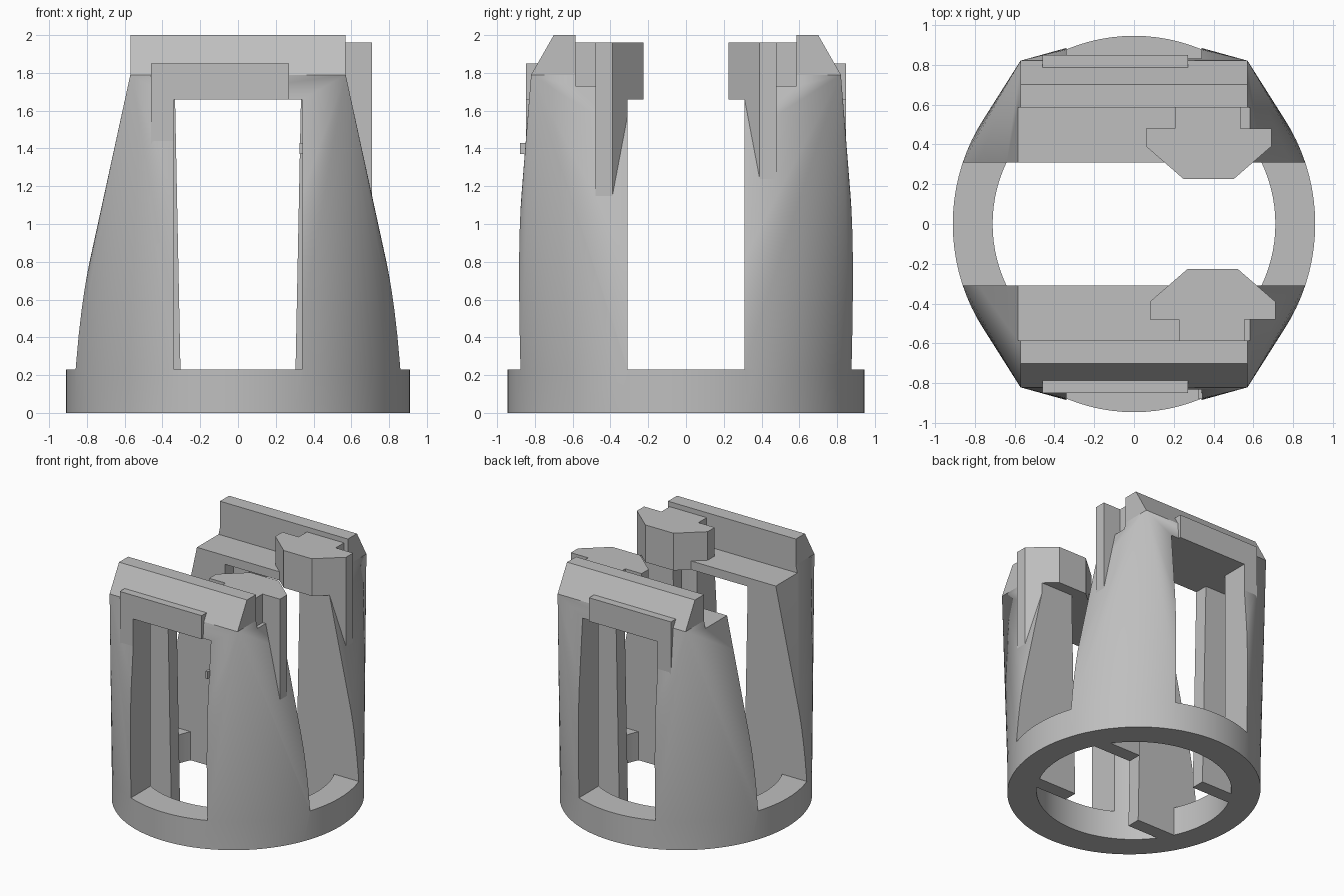
import bpy, bmesh
from math import cos, sin, pi, radians

if "Cube" in bpy.data.objects:
    bpy.data.objects.remove(bpy.data.objects["Cube"], do_unlink=True)

grey = bpy.data.materials.new("plain grey")
grey.use_nodes = True
GREY = (0.52, 0.52, 0.52, 1)
grey.diffuse_color = GREY
grey.node_tree.nodes["Principled BSDF"].inputs["Base Color"].default_value = GREY


def skin(name, sections):
    """Closed grey solid through matching rings of points."""
    bm = bmesh.new()
    rings = [[bm.verts.new(p) for p in s] for s in sections]
    n = len(rings[0])
    for a, b in zip(rings, rings[1:]):
        for i in range(n):
            j = (i + 1) % n
            bm.faces.new((a[i], a[j], b[j], b[i]))
    bm.faces.new(rings[0][::-1])
    bm.faces.new(rings[-1])
    bmesh.ops.remove_doubles(bm, verts=bm.verts, dist=1e-5)
    bmesh.ops.recalc_face_normals(bm, faces=bm.faces)
    mesh = bpy.data.meshes.new(name)
    bm.to_mesh(mesh)
    bm.free()
    mesh.materials.append(grey)
    ob = bpy.data.objects.new(name, mesh)
    bpy.context.collection.objects.link(ob)
    return ob


def box(name, x0, x1, y0, y1, z0, z1):
    return skin(name, [[(x0, y0, z), (x1, y0, z), (x1, y1, z), (x0, y1, z)]
                       for z in (z0, z1)])


def ring(rx, ry, z, corner=None, n=24):
    """Ellipse in four quadrants, or each quadrant gathered into a corner."""
    pts = []
    for q, (sx, sy) in enumerate([(1, 1), (-1, 1), (-1, -1), (1, -1)]):
        for i in range(n + 1):
            a = (q + i / n) * pi / 2
            if corner:
                pts.append((sx * corner[0], sy * corner[1], z))
            else:
                pts.append((rx * cos(a), ry * sin(a), z))
    return pts


def boolean(ob, tool):
    mod = ob.modifiers.new("cut", "BOOLEAN")
    mod.object, mod.operation, mod.solver = tool, "DIFFERENCE", "EXACT"
    bpy.context.view_layer.objects.active = ob
    bpy.ops.object.modifier_apply(modifier=mod.name)


parts = []

# Cutters: side slot, front-to-back window, shelf recess and the round core
slot = box("slot_cutter", -2, 2, -0.31, 0.31, 0.23, 3)
low_slot = box("low_slot_cutter", -2, 2, -0.31, 0.31, 0.23, 1.66)
window = box("window_cutter", -0.34, 0.34, -2, 2, 0.23, 1.66)
shelf = box("shelf_cutter", -2, 2, -0.585, 0.585, 1.73, 3)
core = skin("core_cutter", [ring(0.71, 0.715, z) for z in (-0.2, 1.66)])
helpers = [slot, low_slot, window, shelf, core]

# Thin fins, slightly wider at the foot, stay standing beside the slot
for sx in (-1, 1):
    for sy in (-1, 1):
        fin = skin("fin_keeper", [
            [(sx * x, sy * 0.31, z), (sx * 1.2, sy * 0.31, z),
             (sx * 1.2, sy * 0.42, z), (sx * x, sy * 0.42, z)]
            for x, z in ((0.29, -0.5), (0.35, 2.5))])
        boolean(core, fin)
        boolean(window, fin)
        helpers.append(fin)

# Housing: straight base ring, then walls gathering into four corners
housing = skin("housing", [ring(0.91, 0.945, 0), ring(0.91, 0.945, 0.23),
                           ring(0, 0, 1.79, corner=(0.57, 0.82))])
for tool in (shelf, slot, core, window):
    boolean(housing, tool)
parts.append(housing)

bar_profile = [(0.585, 1.7), (0.8, 1.7), (0.82, 1.79), (0.70, 2.0), (0.585, 2.0)]
block_half = [(0.125, 0.225), (0.315, 0.39), (0.315, 0.48)]

for side, s, cx in (("front", -1, 0.395), ("back", 1, 0.375)):
    # Chamfered bar across the top
    parts.append(skin(side + "_top_bar",
                      [[(x, s * y, z) for y, z in bar_profile] for x in (-0.57, 0.57)]))

    # Raised frame plate around the window
    ys = sorted((s * 0.78, s * 0.848))
    plate = box(side + "_frame_plate", -0.46, 0.27, *ys, 1.4, 1.85)
    boolean(plate, window)
    parts.append(plate)

    # Six-sided block running down into the pillar, and its neck
    outline = [(cx + x, s * y) for x, y in block_half]
    outline += [(cx - x, s * y) for x, y in reversed(block_half)]
    block = skin(side + "_block", [[(x, y, z) for x, y in outline] for z in (1.1, 1.96)])
    for tool in (low_slot, window, core):
        boolean(block, tool)
    parts.append(block)
    ys = sorted((s * 0.47, s * 0.6))
    parts.append(box(side + "_block_neck", cx - 0.17, cx + 0.16, *ys, 1.72, 1.96))

# Small nub on the front window edge
parts.append(box("front_nub", 0.325, 0.345, -0.88, -0.83, 1.37, 1.43))

for ob in helpers:
    bpy.data.objects.remove(ob, do_unlink=True)

# Smooth the curved walls, keep the edges sharp
bpy.context.view_layer.update()
bpy.ops.object.select_all(action="DESELECT")
for ob in parts:
    ob.select_set(True)
bpy.context.view_layer.objects.active = housing
bpy.ops.object.shade_smooth_by_angle(angle=radians(25))
